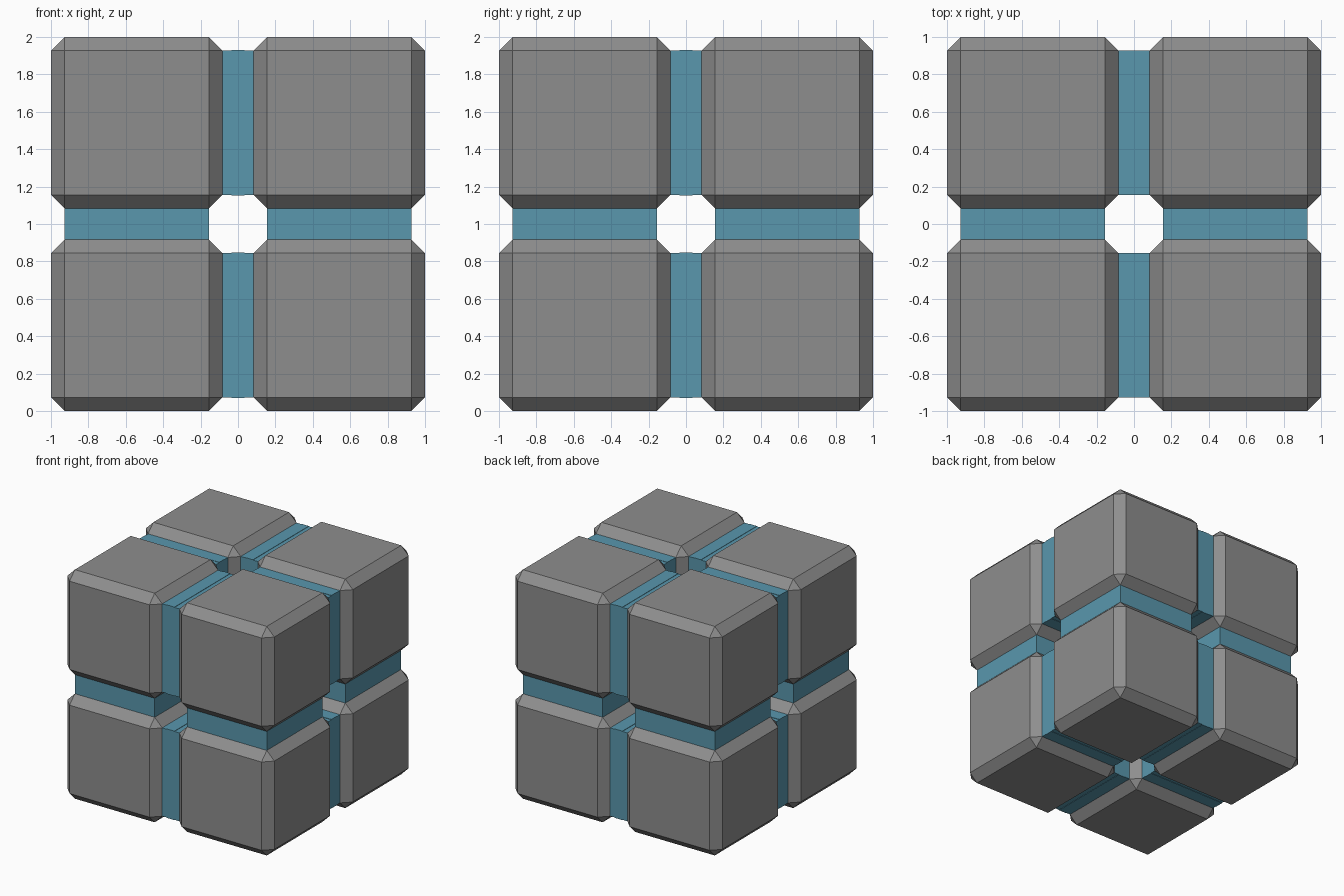
import bpy, bmesh
from itertools import product
from mathutils import Vector

if "Cube" in bpy.data.objects:
    bpy.data.objects.remove(bpy.data.objects["Cube"])

LO, HI, CH = 0.083, 1.0, 0.073      # block inner side, outer side, chamfer
MID = (LO + HI) / 2
FLAT = HI - LO - 2 * CH             # width of a block's flat face


def material(name, rgb):
    m = bpy.data.materials.new(name)
    m.diffuse_color = (*rgb, 1)
    m.use_nodes = True
    m.node_tree.nodes["Principled BSDF"].inputs["Base Color"].default_value = m.diffuse_color
    return m


grey = material("grey", (0.27, 0.27, 0.27))
blue = material("blue", (0.10, 0.31, 0.42))


def box(name, centre, size, mat, chamfer=0):
    bm = bmesh.new()
    bmesh.ops.create_cube(bm, size=1)
    bmesh.ops.scale(bm, vec=Vector(size), verts=bm.verts)
    if chamfer:
        bmesh.ops.bevel(bm, geom=bm.edges[:], offset=chamfer, segments=1,
                        profile=0.5, affect='EDGES')
    me = bpy.data.meshes.new(name)
    bm.to_mesh(me)
    bm.free()
    me.materials.append(mat)
    ob = bpy.data.objects.new(name, me)
    ob.location = (centre[0], centre[1], centre[2] + 1)
    bpy.context.collection.objects.link(ob)


# Eight chamfered blocks
for s in product((-1, 1), repeat=3):
    box("block", [MID * k for k in s], [HI - LO] * 3, grey, CH)

# Twelve square links joining neighbouring blocks
for axis in range(3):
    for a, b in product((-1, 1), repeat=2):
        c = [MID * a, MID * b]
        c.insert(axis, 0)
        size = [FLAT] * 3
        size[axis] = 2 * LO
        box("link", c, size, blue)
        # thin raised seam along the top and bottom of the horizontal links
        if axis < 2:
            seam = [FLAT] * 3
            seam[axis] = 0.07
            seam[2] = FLAT + 0.006
            box("link_seam", c, seam, blue)
